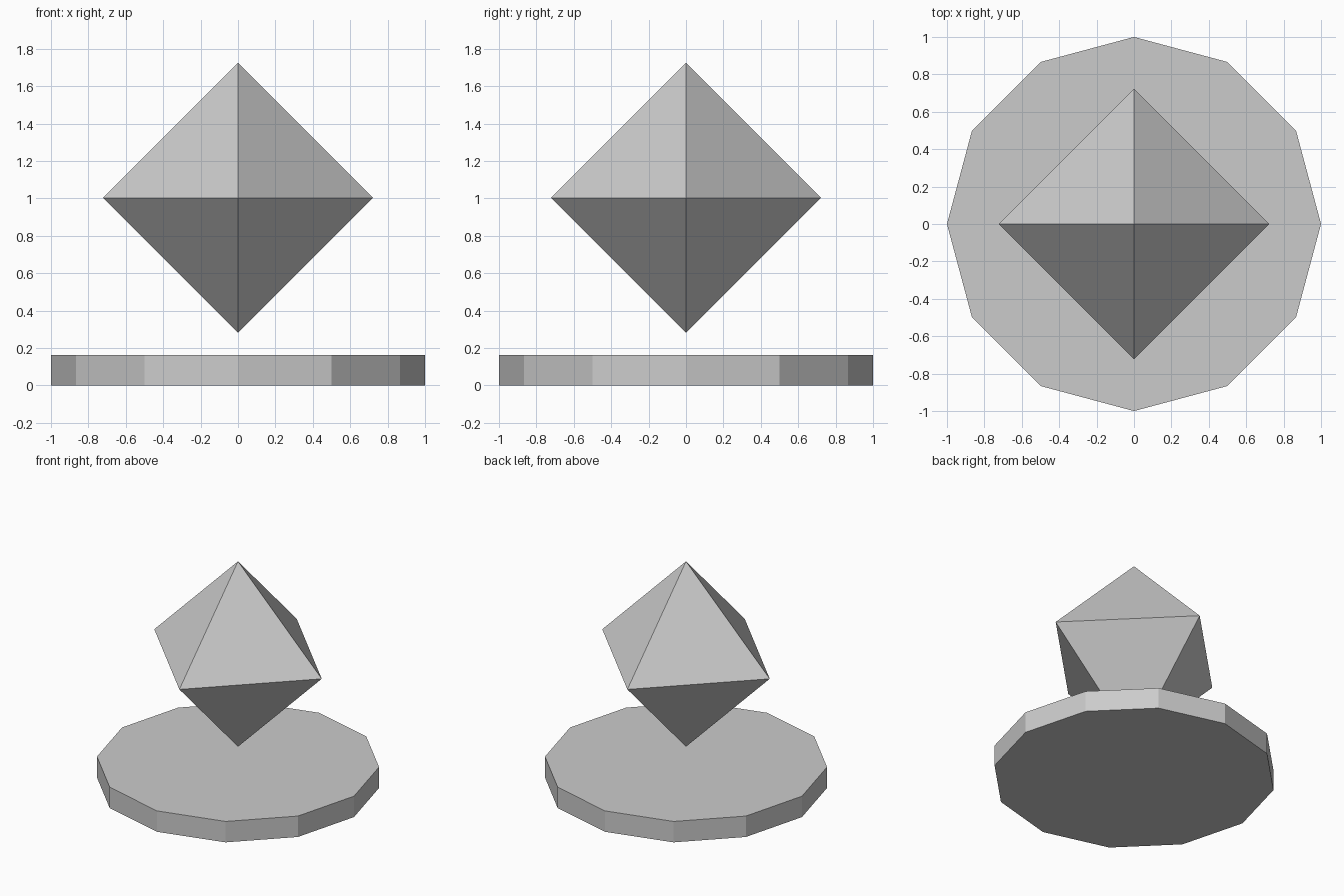
import bpy, bmesh
from mathutils import Matrix, Vector

if "Cube" in bpy.data.objects:
    bpy.data.objects.remove(bpy.data.objects["Cube"])

BASE_HEIGHT = 0.163
GEM_RADIUS = 0.722
GEM_CENTRE = 1.003


def add_object(name, bm):
    bmesh.ops.recalc_face_normals(bm, faces=bm.faces)
    mesh = bpy.data.meshes.new(name)
    bm.to_mesh(mesh)
    bm.free()
    obj = bpy.data.objects.new(name, mesh)
    bpy.context.collection.objects.link(obj)
    return obj


# Twelve-sided base disc
bm = bmesh.new()
bmesh.ops.create_cone(bm, cap_ends=True, segments=12, radius1=1, radius2=1,
                      depth=BASE_HEIGHT,
                      matrix=Matrix.Translation((0, 0, BASE_HEIGHT / 2)))
add_object("base_disc", bm)

# Floating octahedron: hull of one point at each end of the three axes
bm = bmesh.new()
for axis in range(3):
    for side in (-1, 1):
        point = Vector((0, 0, GEM_CENTRE))
        point[axis] += side * GEM_RADIUS
        bm.verts.new(point)
bmesh.ops.convex_hull(bm, input=bm.verts)
add_object("floating_gem", bm)
